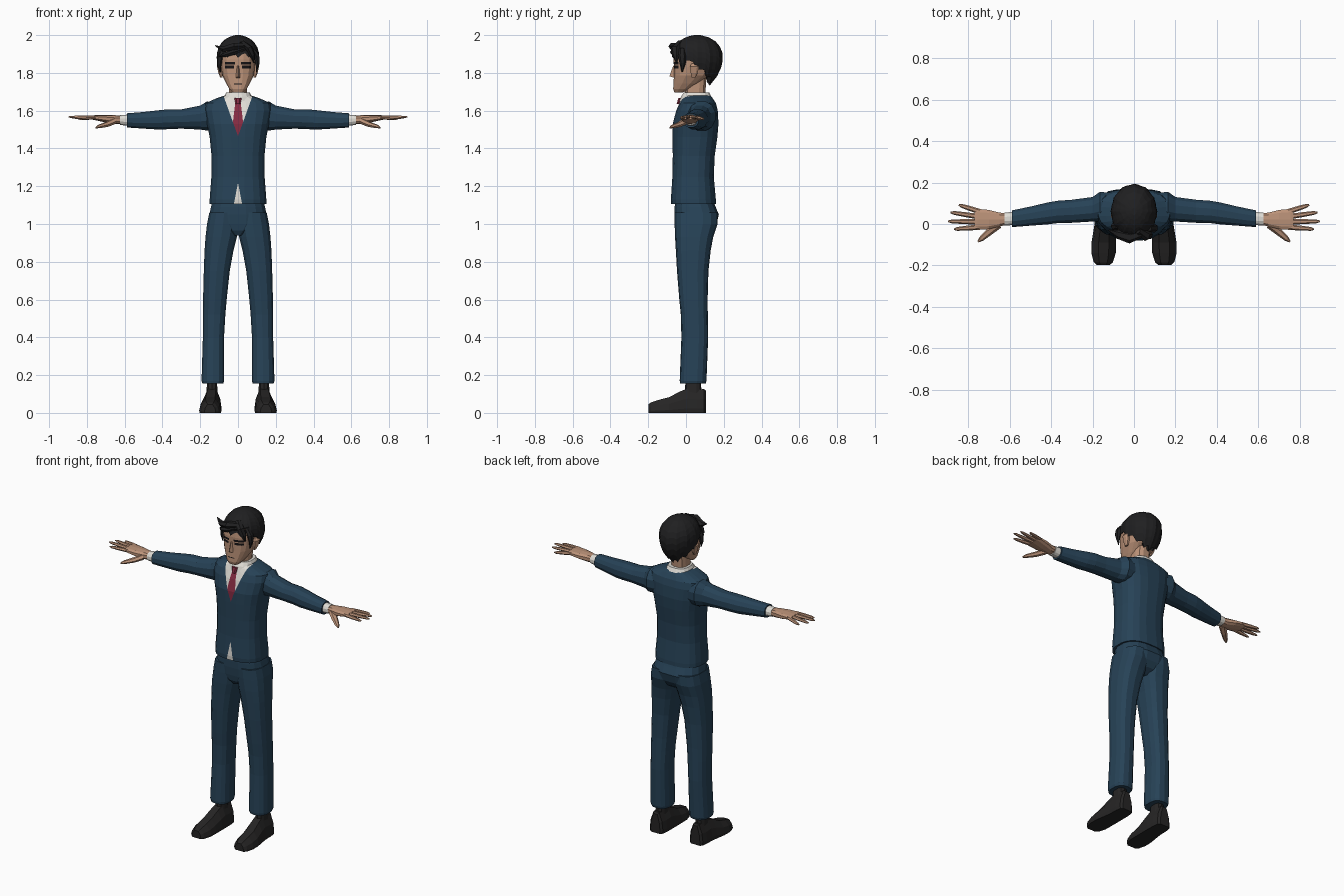
import bpy, bmesh, math
from mathutils import Vector


def mat(name, r, g, b):
    m = bpy.data.materials.new(name)
    m.diffuse_color = (r, g, b, 1)
    return m


SUIT = mat("navy suit", 0.020, 0.055, 0.095)
SKIN = mat("skin", 0.50, 0.29, 0.19)
HAIR = mat("black hair", 0.014, 0.014, 0.015)
SHOE = mat("shoe leather", 0.019, 0.018, 0.018)
SHIRT = mat("white shirt", 0.74, 0.72, 0.67)
TIE = mat("red tie", 0.24, 0.025, 0.055)
DARK = mat("eye black", 0.008, 0.007, 0.008)


def finish(bm, name, mats, mirror=False):
    bmesh.ops.recalc_face_normals(bm, faces=bm.faces)
    me = bpy.data.meshes.new(name)
    bm.to_mesh(me)
    bm.free()
    for m in mats:
        me.materials.append(m)
    ob = bpy.data.objects.new(name, me)
    bpy.context.collection.objects.link(ob)
    if mirror:
        mod = ob.modifiers.new("mirror", 'MIRROR')
        mod.use_mirror_merge = False
    return ob


def skin_rings(bm, rings):
    rows = [[bm.verts.new(p) for p in ring] for ring in rings]
    n = len(rows[0])
    for a, b in zip(rows, rows[1:]):
        for i in range(n):
            j = (i + 1) % n
            bm.faces.new((a[i], a[j], b[j], b[i]))
    bm.faces.new(rows[0])
    bm.faces.new(rows[-1])


def loft(rings, axis='z', n=16, p=2.6):
    """Rings are (position on axis, low a, high a, low b, high b)."""
    out = []
    for t, a0, a1, b0, b1 in rings:
        ring = []
        for i in range(n):
            w = math.tau * (i + 0.5) / n
            c, s = math.cos(w), math.sin(w)
            top = math.cos(math.pi / n)
            u = math.copysign(abs(c / top) ** (2 / p), c)
            v = math.copysign(abs(s / top) ** (2 / p), s)
            a = (a0 + a1) / 2 + (a1 - a0) / 2 * u
            b = (b0 + b1) / 2 + (b1 - b0) / 2 * v
            ring.append({'z': (a, b, t), 'x': (t, a, b), 'y': (a, t, b)}[axis])
        out.append(ring)
    bm = bmesh.new()
    skin_rings(bm, out)
    return bm


def tube(bm, pts, radii, n=6, flat=1.0):
    pts = [Vector(q) for q in pts]
    d = (pts[-1] - pts[0]).normalized()
    side = d.cross(Vector((0, 0, 1))).normalized()
    up = side.cross(d)
    skin_rings(bm, [[q + r * (math.cos(math.tau * i / n) * side
                    + flat * math.sin(math.tau * i / n) * up) for i in range(n)]
                    for q, r in zip(pts, radii)])


def cut(bm, x, z, dx, dz):
    """Slice edges along a front line and its mirror image."""
    for s in (1, -1):
        bmesh.ops.bisect_plane(bm, geom=bm.verts[:] + bm.edges[:] + bm.faces[:],
                               plane_co=(s * x, 0, z), plane_no=(dz, 0, -s * dx), dist=1e-5)


def sym(rows):
    return [(z, -w, w, y0, y1) for z, w, y0, y1 in rows]


# Jacket with shirt opening, tie and hem gap
bm = loft(sym([(1.105, .150, -.078, .158), (1.13, .150, -.08, .158), (1.25, .141, -.072, .147),
               (1.36, .140, -.070, .152), (1.46, .150, -.071, .166), (1.53, .164, -.070, .172),
               (1.60, .178, -.052, .168), (1.64, .172, -.035, .158), (1.665, .115, -.025, .142),
               (1.68, .070, -.018, .130)]), n=20)
cut(bm, 0, 1.465, .36, 1)
cut(bm, .013, 1.655, -.12, 1)
cut(bm, 0, 1.655, 1, 0)
cut(bm, 0, 1.22, -.19, 1)
for f in bm.faces:
    c = f.calc_center_median()
    x, z = abs(c.x), c.z
    if c.y < .03 and z > 1.465 and x < (z - 1.465) * .36:
        f.material_index = 2 if z < 1.655 and x < .013 + (1.655 - z) * .12 else 1
    elif c.y < .03 and z > 1.106 and x < (1.22 - z) * .19:
        f.material_index = 1
finish(bm, "jacket", [SUIT, SHIRT, TIE])

# Tie knot, shirt collar, neck
finish(loft([(1.635, -.012, .012, -.05, -.02), (1.668, -.02, .02, -.04, -.01)], n=8),
       "tie_knot", [TIE])
finish(loft(sym([(1.65, .080, -.035, .135), (1.675, .073, -.026, .134), (1.697, .062, -.01, .122)])),
       "shirt_collar", [SHIRT])
finish(loft(sym([(1.65, .052, -.004, .105), (1.70, .047, -.004, .103), (1.80, .047, 0, .11)]), n=12),
       "neck", [SKIN])

# Jacket sleeves
finish(loft([(.11, .01, .15, 1.50, 1.64), (.165, .012, .155, 1.495, 1.648), (.20, .012, .13, 1.50, 1.627),
             (.30, .006, .117, 1.505, 1.607), (.37, .004, .112, 1.502, 1.607), (.42, -.002, .103, 1.50, 1.602),
             (.50, -.008, .084, 1.505, 1.593), (.588, -.015, .066, 1.511, 1.586)], 'x', 12, 2.3),
       "sleeve", [SUIT], True)

# Shirt cuffs
finish(loft([(.57, -.005, .058, 1.518, 1.58), (.625, -.007, .056, 1.525, 1.576)], 'x', 12, 2.3),
       "shirt_cuff", [SHIRT], True)

# Hands with fanned fingers
bm = loft([(.60, 0, .05, 1.532, 1.571), (.65, -.012, .055, 1.53, 1.575), (.70, -.025, .068, 1.538, 1.577),
           (.755, -.028, .073, 1.55, 1.576), (.77, -.022, .066, 1.553, 1.573)], 'x', 10, 2.6)
for y0, tip in ((.060, (.845, .092, 1.556)), (.035, (.885, .056, 1.564)),
                (.010, (.898, .013, 1.567)), (-.015, (.868, -.025, 1.561))):
    a, b = Vector((.745, y0, 1.564)), Vector(tip)
    tube(bm, (a, a.lerp(b, .5), a.lerp(b, .88), b), (.013, .012, .009, .004), flat=.8)
tube(bm, ((.655, -.002, 1.545), (.695, -.035, 1.527), (.735, -.07, 1.516), (.752, -.085, 1.51)),
     (.021, .018, .013, .005), flat=.8)
finish(bm, "hand", [SKIN], True)

# Trousers
finish(loft(sym([(.94, .035, -.035, .10), (.965, .09, -.05, .14), (1.0, .150, -.056, .162),
                 (1.05, .152, -.060, .174), (1.09, .143, -.06, .157), (1.12, .135, -.058, .145)])),
       "trouser_hips", [SUIT])
finish(loft([(.155, .078, .188, -.03, .103), (.17, .074, .193, -.032, .107), (.40, .074, .186, -.023, .116),
             (.52, .067, .186, -.026, .114), (.60, .060, .185, -.034, .113), (.75, .044, .181, -.046, .117),
             (.86, .024, .177, -.052, .129), (.93, .006, .172, -.056, .142), (1.0, -.006, .164, -.058, .165),
             (1.06, -.006, .152, -.058, .165)], n=14),
       "trouser_leg", [SUIT], True)

# Socks
finish(loft([(.09, .108, .168, -.005, .082), (.20, .112, .162, 0, .075)], n=10),
       "sock", [SHOE], True)

# Shoes: flat soles, sloped toes
bm = bmesh.new()
skin_rings(bm, [[(cx + w * u, y, h * v) for u, v in
                 ((-.94, 0), (-1, .18), (-.86, .58), (-.42, 1), (.42, 1), (.86, .58), (1, .18), (.94, 0))]
                for y, cx, w, h in ((-.199, .148, .030, .045), (-.185, .148, .046, .056),
                                    (-.14, .147, .059, .070), (-.09, .146, .059, .083),
                                    (-.03, .141, .054, .114), (.01, .138, .051, .130),
                                    (.06, .138, .050, .123), (.095, .138, .045, .126),
                                    (.106, .138, .032, .118))])
finish(bm, "shoe", [SHOE], True)

# Head with eyes, brows and mouth as inset strips
bm = loft(sym([(1.697, .030, -.062, -.015), (1.715, .046, -.068, .025), (1.745, .063, -.066, .07),
               (1.785, .082, -.064, .12), (1.83, .089, -.064, .15), (1.87, .091, -.066, .16),
               (1.92, .088, -.060, .165), (1.96, .065, -.03, .14)]), p=2.8)
for x in (.016, .022, .070):
    cut(bm, x, 1.8, 0, 1)
for z in (1.738, 1.743, 1.824, 1.838, 1.844, 1.857):
    cut(bm, 0, z, 1, 0)
for f in bm.faces:
    c = f.calc_center_median()
    x, z = abs(c.x), c.z
    eye = .022 < x < .07 and 1.824 < z < 1.838
    brow = .016 < x < .07 and 1.844 < z < 1.857
    mouth = x < .022 and 1.738 < z < 1.743
    if c.y < 0 and (eye or brow or mouth):
        f.material_index = 1
finish(bm, "head", [SKIN, DARK])

# Nose wedge
bm = bmesh.new()
v = [bm.verts.new(q) for q in ((-.007, -.058, 1.845), (.007, -.058, 1.845), (-.015, -.058, 1.772),
                               (.015, -.058, 1.772), (0, -.088, 1.782), (0, -.069, 1.835))]
for f in ((0, 2, 4, 5), (1, 5, 4, 3), (0, 5, 1), (2, 3, 4), (0, 1, 3, 2)):
    bm.faces.new([v[i] for i in f])
finish(bm, "nose", [SKIN])

# Ears
finish(loft([(1.775, .082, .094, .03, .05), (1.80, .08, .104, .025, .062),
             (1.835, .08, .111, .022, .07), (1.85, .08, .10, .03, .06)], n=8),
       "ear", [SKIN], True)

# Hair cap: ridged columns, low at the nape, high over the forehead
N = 36
rings = []
for k in range(9):
    t = k / 8
    ring = []
    for i in range(N):
        w = math.tau * i / N
        back = math.sin(w)
        low = 1.83 - .085 * back if back > 0 else 1.83 + .062 * min(1, -back * 1.5)
        low += (-.012, .004, .012)[i % 3]
        z = 2.0 - (2.0 - low) * t ** 1.5
        if z > 1.88:
            r = max(.12, math.sqrt(1 - min(1, (z - 1.88) / .12) ** 2.2))
        else:
            r = 1 - .95 * ((1.88 - z) / .2) ** 2
        r *= (1.0, .965, .98)[i % 3] if k else 1
        ring.append((.113 * r * math.cos(w), .060 + .135 * r * back, z))
    rings.append(ring)
rings.append([(x * .75, .06 + (y - .06) * .75, z + .02) for x, y, z in rings[-1]])
bm = bmesh.new()
skin_rings(bm, rings)
finish(bm, "hair_cap", [HAIR])

# Swept fringe and side locks
bm = bmesh.new()
for pts, r in ((((.045, -.045, 1.945), (-.02, -.066, 1.94), (-.08, -.05, 1.925), (-.122, -.03, 1.945)), .028),
               (((.04, -.05, 1.93), (-.02, -.064, 1.91), (-.07, -.055, 1.895), (-.105, -.03, 1.885)), .022),
               (((.02, -.03, 1.965), (.06, -.058, 1.93), (.078, -.055, 1.89), (.085, -.05, 1.853)), .025),
               (((.075, -.02, 1.93), (.098, -.02, 1.89), (.104, -.018, 1.85), (.098, -.02, 1.805)), .022),
               (((-.08, -.01, 1.92), (-.096, -.012, 1.88), (-.1, -.012, 1.84), (-.094, -.015, 1.80)), .02)):
    tube(bm, pts, (r * .7, r, r * .75, .003), flat=.75)
finish(bm, "hair_fringe", [HAIR])
